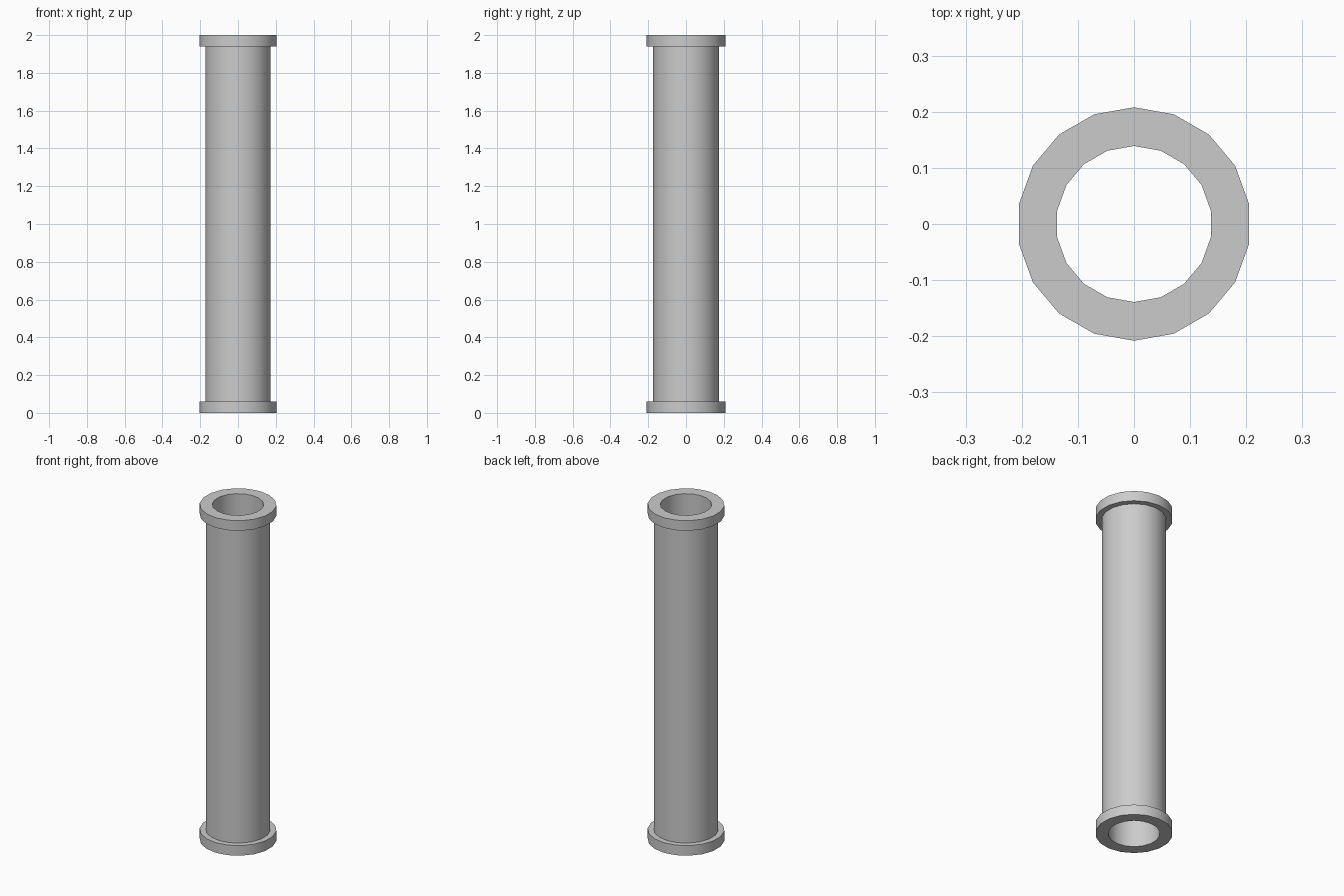
import bpy, bmesh
from math import radians, sin, cos, tau

if "Cube" in bpy.data.objects:
    bpy.data.objects.remove(bpy.data.objects["Cube"])

SIDES = 18
R_FLANGE, R_PIPE, R_BORE = 0.208, 0.175, 0.139
LENGTH, FLANGE_H = 2.0, 0.06

# Closed cross-section of the flanged pipe wall: (radius, height)
profile = [
    (R_BORE, 0), (R_FLANGE, 0), (R_FLANGE, FLANGE_H), (R_PIPE, FLANGE_H),
    (R_PIPE, LENGTH - FLANGE_H), (R_FLANGE, LENGTH - FLANGE_H),
    (R_FLANGE, LENGTH), (R_BORE, LENGTH),
]


def revolve(name, section, sides, start):
    """Sweep a closed section around the z axis."""
    bm = bmesh.new()
    rings = []
    for i in range(sides):
        a = start + tau * i / sides
        rings.append([bm.verts.new((r * cos(a), r * sin(a), z)) for r, z in section])
    n = len(section)
    for i in range(sides):
        a, b = rings[i], rings[(i + 1) % sides]
        for j in range(n):
            k = (j + 1) % n
            bm.faces.new((a[j], b[j], b[k], a[k]))
    bmesh.ops.recalc_face_normals(bm, faces=bm.faces)
    mesh = bpy.data.meshes.new(name)
    bm.to_mesh(mesh)
    bm.free()
    obj = bpy.data.objects.new(name, mesh)
    bpy.context.collection.objects.link(obj)
    return obj


# Hollow pipe with a flange at each end, a corner pointing along y
pipe = revolve("flanged_pipe", profile, SIDES, radians(90))
bpy.context.view_layer.objects.active = pipe
pipe.select_set(True)
bpy.ops.object.shade_smooth_by_angle(angle=radians(35))
